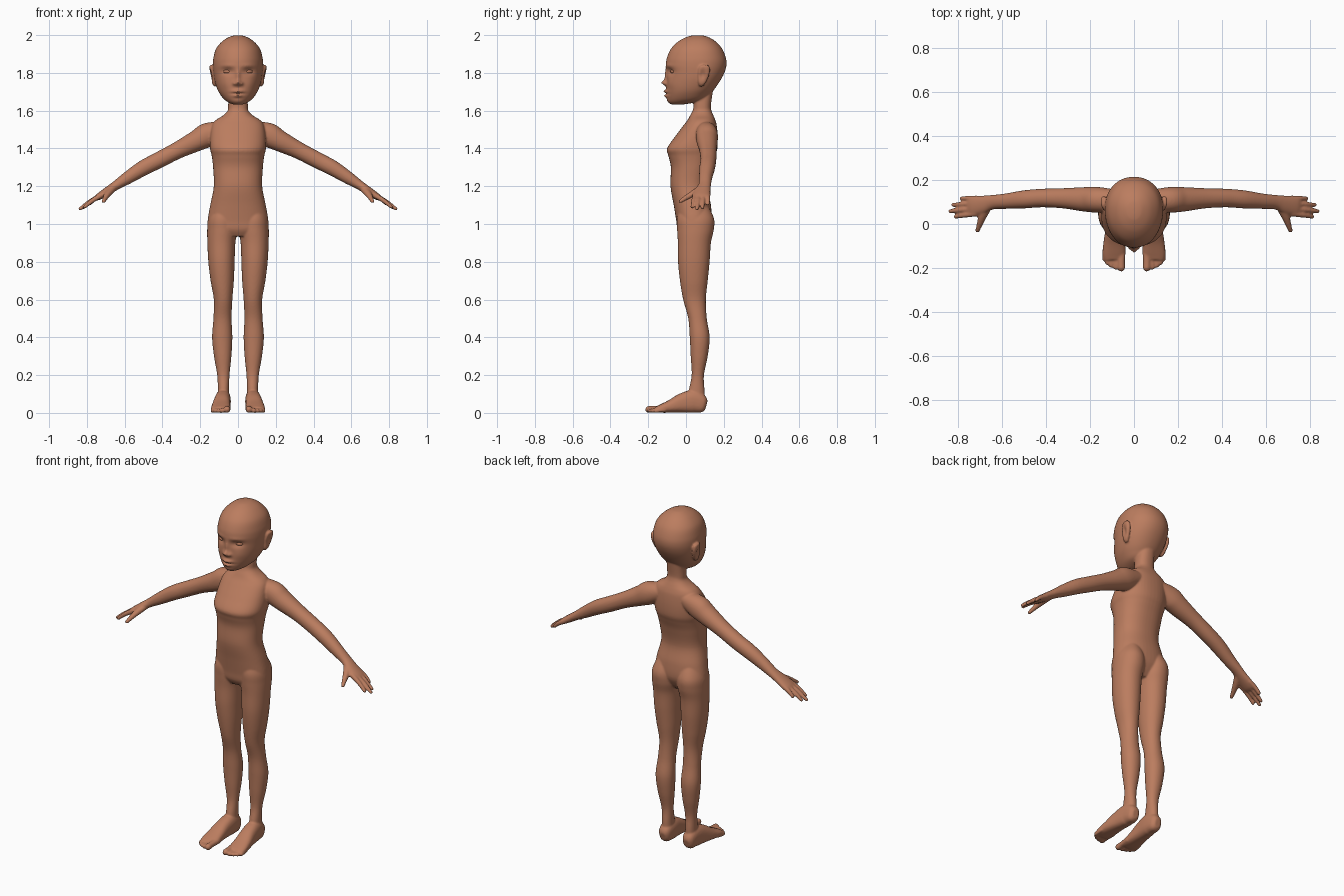
import bpy, bmesh, math
from mathutils import Vector

skin = bpy.data.materials.new("brown skin")
skin.diffuse_color = (0.50, 0.205, 0.115, 1)
bm = bmesh.new()


def smooth_rows(rows, n=6):
    """Catmull-Rom interpolation of a short table of sections."""
    out = []
    for i in range(len(rows) - 1):
        p = [rows[max(0, min(len(rows) - 1, i + k))] for k in (-1, 0, 1, 2)]
        for j in range(n):
            t = j / n
            out.append([0.5 * (2 * b + (c - a) * t + (2 * a - 5 * b + 4 * c - d) * t * t
                               + (3 * b - a - 3 * c + d) * t ** 3) for a, b, c, d in zip(*p)])
    return out + [list(rows[-1])]


def skin_rings(rings, sign=1, shape=None):
    """Bridge rings of points into a closed shell."""
    loops = []
    for r in rings:
        pts = [shape(p) if shape else p for p in r]
        loops.append([bm.verts.new((p[0] * sign, p[1], p[2])) for p in pts])
    n = len(loops[0])
    faces = [bm.faces.new((a[i], a[(i + 1) % n], b[(i + 1) % n], b[i]))
             for a, b in zip(loops, loops[1:]) for i in range(n)]
    faces += [bm.faces.new(loops[0]), bm.faces.new(loops[-1])]
    bmesh.ops.recalc_face_normals(bm, faces=faces)


def circle(n, e):
    """Unit superellipse, e = 2 is round."""
    for i in range(n):
        c, s = math.cos(2 * math.pi * i / n), math.sin(2 * math.pi * i / n)
        yield math.copysign(abs(c) ** (2 / e), c), math.copysign(abs(s) ** (2 / e), s)


def stack(rows, e=2.0, n=48, sides=(1,), shape=None, mid=0.5, steps=6):
    """Horizontal sections: z, x min, x max, y front, y back."""
    rings = []
    for z, x0, x1, yf, yb in smooth_rows(rows, steps):
        ym = yf + (yb - yf) * mid
        rings.append([((x0 + x1) / 2 + c * (x1 - x0) / 2,
                       ym + s * ((yb - ym) if s > 0 else (ym - yf)), z) for c, s in circle(n, e)])
    for s in sides:
        skin_rings(rings, s, shape)


def limb(rows, side, e=2.0, n=24, tip=True, shape=None):
    """Sections across a path: x, y, z, radius along side, other radius. Mirrored."""
    rows = smooth_rows(rows)
    if tip:
        d = (Vector(rows[-1][:3]) - Vector(rows[-2][:3])).normalized()
        x, y, z, a, b = rows[-1]
        for k in (25, 50, 75, 88):
            q, f = math.sin(math.radians(k)) * min(a, b), math.cos(math.radians(k))
            rows.append([x + d.x * q, y + d.y * q, z + d.z * q, a * f, b * f])
    rings = []
    for i, r in enumerate(rows):
        t = (Vector(rows[min(i + 1, len(rows) - 1)][:3]) - Vector(rows[max(i - 1, 0)][:3])).normalized()
        u = Vector(side)
        u = (u - t * u.dot(t)).normalized()
        v = t.cross(u)
        rings.append([Vector(r[:3]) + u * c * r[3] + v * s * r[4] for c, s in circle(n, e)])
    for s in (1, -1):
        skin_rings(rings, s, shape)


# Neck and torso
torso = [(1.72, .05, .035, .145), (1.63, .052, .04, .132), (1.60, .055, .035, .135),
         (1.575, .078, .022, .145), (1.55, .118, .008, .155), (1.52, .138, -.015, .163),
         (1.46, .147, -.06, .168), (1.40, .148, -.10, .166), (1.36, .139, -.093, .153),
         (1.30, .132, -.08, .133), (1.20, .128, -.082, .115), (1.10, .147, -.065, .132),
         (1.02, .160, -.052, .135), (.97, .155, -.045, .115), (.935, .11, -.025, .09)]
stack([(z, -w, w, f, b) for z, w, f, b in torso], e=2.3)

# Legs
stack([(1.10, .025, .13, -.03, .115), (1.03, .008, .158, -.048, .148), (.97, .004, .163, -.047, .147),
       (.90, .014, .162, -.043, .132), (.80, .018, .157, -.042, .125), (.70, .022, .145, -.032, .115),
       (.60, .030, .128, -.015, .105), (.50, .034, .130, .012, .110), (.40, .030, .137, .02, .125),
       (.30, .035, .127, .025, .115), (.20, .045, .110, .03, .095), (.12, .047, .107, .015, .098),
       (.05, .045, .108, .01, .10)], e=2.1, sides=(1, -1))

# Feet with flat soles, then toes
limb([(.078, .108, .04, .018, .025), (.078, .09, .045, .034, .045), (.079, .04, .06, .041, .06),
      (.084, -.02, .052, .044, .052), (.089, -.08, .035, .049, .035), (.091, -.13, .023, .052, .023),
      (.090, -.16, .017, .047, .015)], (1, 0, 0), e=2.5, tip=False)
for x, y, r in ((.058, -.198, .018), (.083, -.196, .0125), (.103, -.188, .0115),
                (.120, -.176, .0115), (.134, -.16, .011)):
    limb([(x - .003, -.11, r + .006, r, r), (x, y + .03, r + .003, r * .95, r * .9),
          (x, y, r, r, r)], (1, 0, 0), n=16)

# Arms and palms
limb([(.08, .105, 1.50, .05, .045), (.16, .11, 1.472, .058, .064), (.22, .112, 1.44, .056, .056),
      (.32, .117, 1.39, .046, .045), (.42, .118, 1.338, .042, .043), (.50, .112, 1.297, .041, .041),
      (.58, .104, 1.247, .035, .034), (.645, .099, 1.205, .033, .025), (.69, .088, 1.175, .042, .022),
      (.735, .082, 1.146, .047, .018), (.755, .08, 1.134, .043, .012)], (0, 1, 0), e=2.1, n=32, tip=False)

# Fingers and thumbs
for y0, x1, y1, z1 in ((.047, .812, .033, 1.090), (.070, .836, .058, 1.080),
                       (.094, .822, .087, 1.086), (.117, .785, .116, 1.107)):
    limb([(.715, y0, 1.157, .013, .014), ((.73 + x1) / 2, (y0 + y1) / 2, (1.15 + z1) / 2 + .004, .0115, .0125),
          (x1, y1, z1, .0095, .0095)], (0, 1, 0), n=16)
limb([(.66, .085, 1.19, .018, .018), (.685, .045, 1.165, .02, .018), (.70, .005, 1.142, .0145, .014),
      (.712, -.03, 1.12, .010, .010)], (1, .4, 0), n=16)

# Face relief: x, z, width, height, push along y
relief = [(.055, 1.808, .030, .018, .015), (.055, 1.838, .040, .011, -.004), (0, 1.748, .015, .015, -.027),
          (0, 1.785, .011, .032, -.012), (.020, 1.743, .009, .009, -.013), (0, 1.702, .028, .008, -.018),
          (0, 1.679, .025, .008, -.016), (0, 1.690, .036, .0035, .009), (0, 1.652, .03, .013, -.004),
          (.07, 1.745, .03, .03, -.005)]


def face(p):
    x, y, z = p
    if y < .04:
        fade = min(1, (.04 - y) / .07)
        for cx, cz, sx, sz, a in relief:
            y += fade * a * math.exp(-((abs(x) - cx) / sx) ** 2 - ((z - cz) / sz) ** 2)
    return x, y, z


# Head
head = [(1.999, .012, .045, .075), (1.993, .04, .012, .11), (1.97, .08, -.036, .152),
        (1.93, .115, -.078, .19), (1.88, .130, -.101, .211), (1.84, .133, -.106, .214),
        (1.80, .130, -.103, .203), (1.76, .124, -.102, .182), (1.72, .112, -.103, .155),
        (1.69, .097, -.103, .13), (1.66, .074, -.099, .10), (1.642, .048, -.09, .04),
        (1.632, .022, -.075, -.02)]
stack([(z, -w, w, f, b) for z, w, f, b in head], e=2.1, n=128, shape=face, mid=.55, steps=12)


def ear(p):
    """Hollow the outer side of the ear."""
    x, y, z = p
    if x > .138:
        x -= .014 * math.exp(-((y - .088) / .016) ** 2 - ((z - 1.79) / .028) ** 2)
    return x, y, z


# Ears, leaning back and outward
stack([(1.842, .138, .146, .090, .112), (1.835, .130, .152, .074, .124), (1.81, .122, .152, .064, .127),
       (1.78, .118, .148, .064, .120), (1.75, .114, .140, .064, .106), (1.735, .114, .132, .068, .096),
       (1.728, .118, .126, .074, .088)], n=40, sides=(1, -1), shape=ear)

# Fuse all parts into one smooth body
mesh = bpy.data.meshes.new("body")
bm.to_mesh(mesh)
bm.free()
body = bpy.data.objects.new("body", mesh)
bpy.context.collection.objects.link(body)
mesh.materials.append(skin)
fuse = body.modifiers.new("fuse", 'REMESH')
fuse.mode = 'VOXEL'
fuse.voxel_size = 0.005
fuse.use_smooth_shade = True
soft = body.modifiers.new("soften", 'SMOOTH')
soft.factor = 0.5
soft.iterations = 5

# Eyeballs in the sockets
for s, name in ((1, "left_eye"), (-1, "right_eye")):
    bpy.ops.mesh.primitive_uv_sphere_add(segments=24, ring_count=16, radius=1,
                                         location=(s * .055, -.064, 1.807))
    eye = bpy.context.object
    eye.name = name
    eye.scale = (.024, .019, .012)
    eye.rotation_euler = (0, 0, s * .35)
    eye.data.materials.append(skin)
    bpy.ops.object.shade_smooth()
